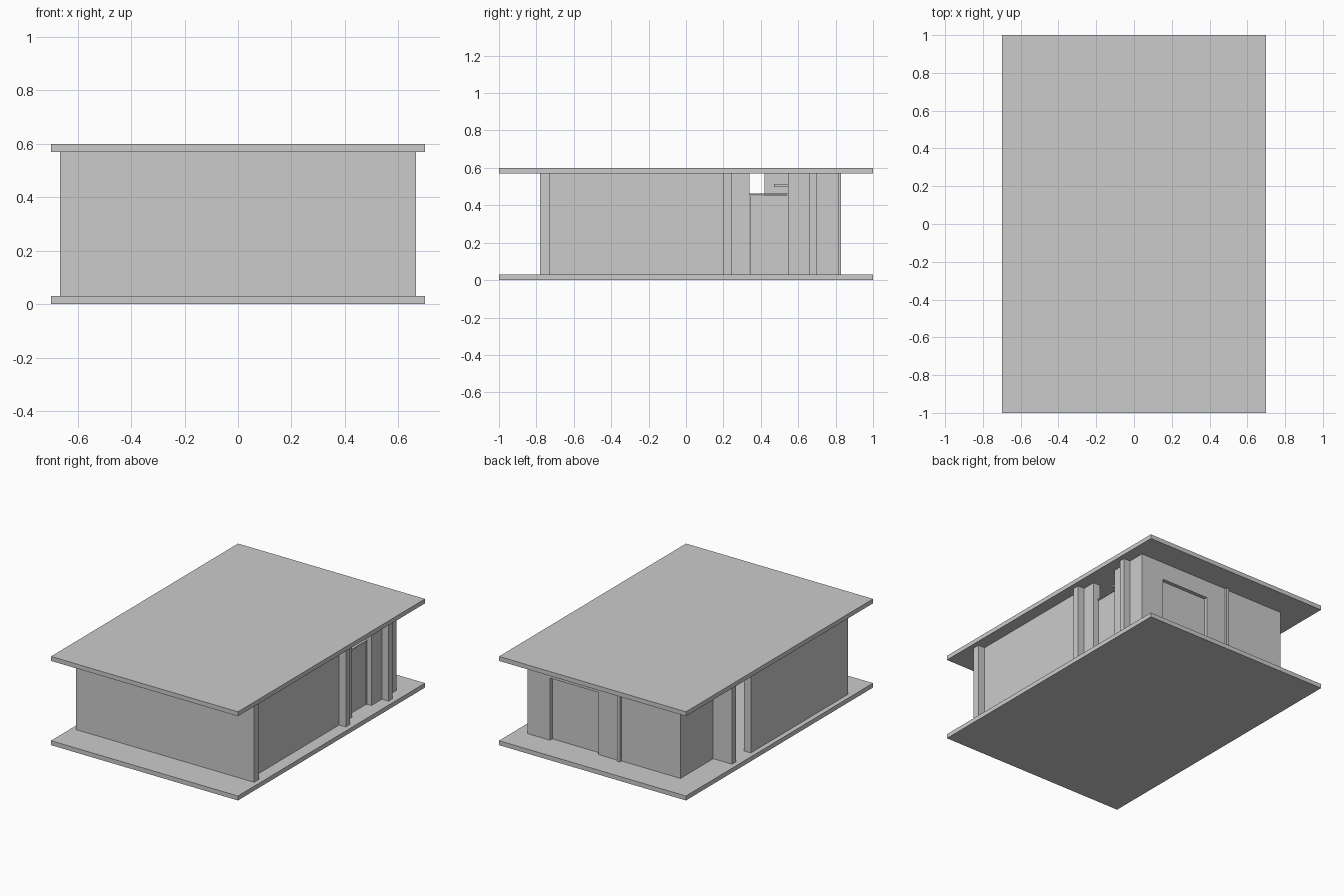
import bpy


def box(name, x0, x1, y0, y1, z0=0.03, z1=0.57):
    """Axis-aligned box from its limits; walls run floor to roof by default."""
    bpy.ops.mesh.primitive_cube_add(
        size=1, location=((x0 + x1) / 2, (y0 + y1) / 2, (z0 + z1) / 2))
    o = bpy.context.object
    o.name = name
    o.scale = (x1 - x0, y1 - y0, z1 - z0)
    bpy.ops.object.transform_apply(location=False, rotation=False, scale=True)
    return o


# Floor and roof slabs
for name, z in (("floor_slab", 0.0), ("roof_slab", 0.57)):
    box(name, -0.7, 0.7, -1, 1, z, z + 0.03)

# Front wall, with ends standing proud of the right wall
box("front_wall", -0.667, 0.667, -0.78, -0.73)

# Left wall, then an entrance gap, then the return wall of the recessed corner
box("left_wall", -0.667, -0.617, -0.73, 0.26)
box("return_wall", -0.667, -0.476, 0.42, 0.46)
box("recessed_left_wall", -0.526, -0.476, 0.46, 0.765)

# Right wall either side of the side door
box("right_wall_front", 0.567, 0.617, -0.73, 0.34)
box("right_wall_back", 0.567, 0.617, 0.545, 0.765)

# Projecting fins on the right wall
for i, (y0, y1) in enumerate(((0.2, 0.247), (0.658, 0.697))):
    box(f"right_fin_{i + 1}", 0.617, 0.667, y0, y1)

# Side door with open transom, thin frame and closer
box("side_door", 0.567, 0.58, 0.343, 0.54, 0.03, 0.452)
box("side_door_head", 0.567, 0.584, 0.34, 0.545, 0.456, 0.464)
box("side_door_jamb", 0.567, 0.584, 0.541, 0.545, 0.03, 0.456)
box("door_closer", 0.55, 0.566, 0.47, 0.545, 0.497, 0.515)

# Back wall around a wide recessed door
box("back_wall_right", 0.447, 0.617, 0.765, 0.815)
box("back_wall_left", -0.526, 0.083, 0.765, 0.81)
box("back_wall_middle", -0.08, 0.083, 0.81, 0.815)
box("back_lintel", 0.083, 0.447, 0.765, 0.815, 0.45, 0.57)
box("back_door", 0.083, 0.447, 0.765, 0.79, 0.03, 0.45)
box("back_pilaster", -0.085, -0.065, 0.81, 0.828)
